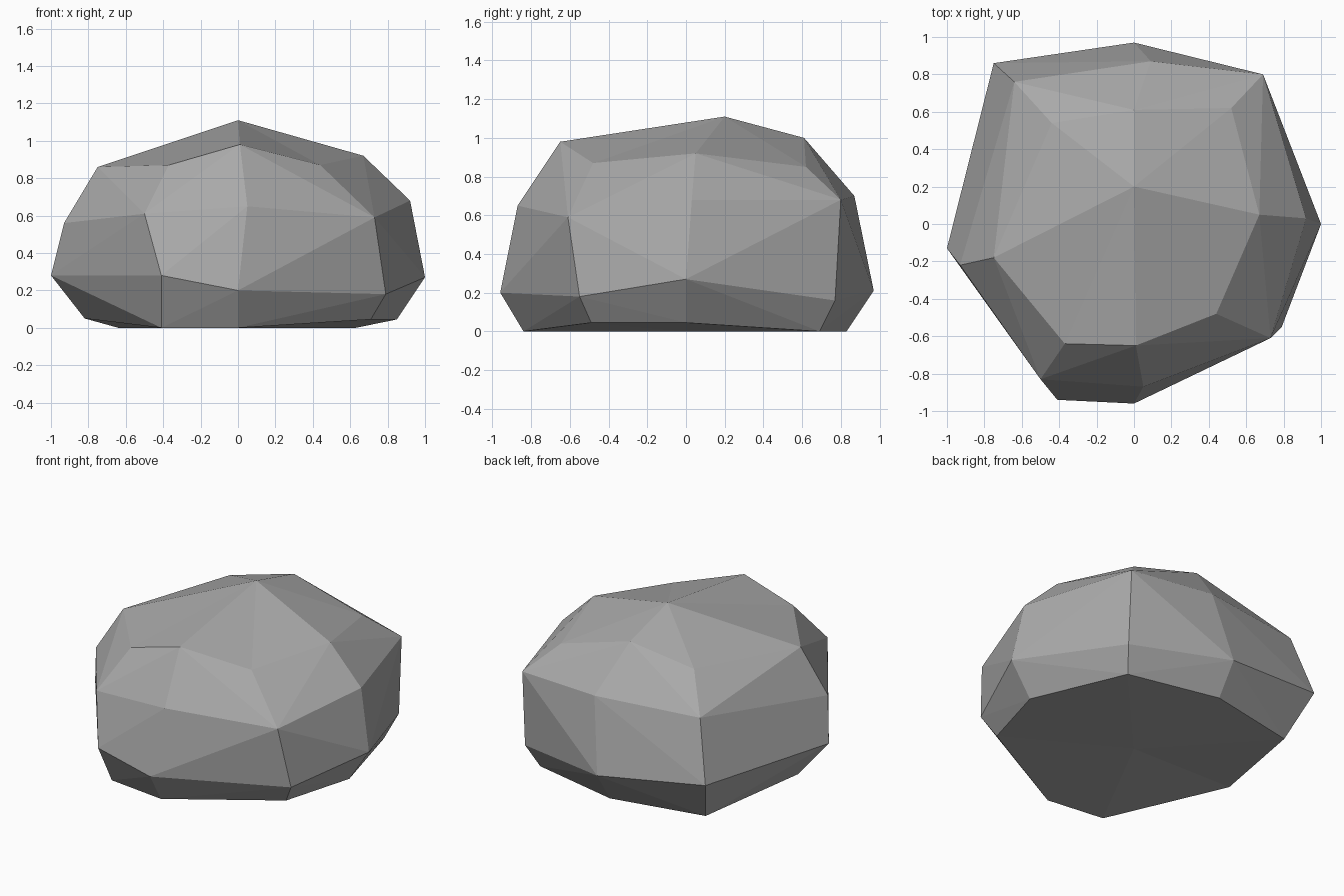
import bpy
import bmesh
from mathutils import Vector

# Remove the default cube
default_cube = bpy.data.objects.get("Cube")
if default_cube:
    bpy.data.objects.remove(default_cube, do_unlink=True)

# Rock cross-sections, from the ground up; each runs counter-clockwise from +x
ground_ring = [(.85, 0, .045), (.63, .69, 0), (0, .83, 0), (-.64, .7, 0),
               (-.82, -.05, .05), (-.41, -.79, 0), (0, -.84, 0), (.71, -.49, .045)]
belly_ring = [(1, 0, .27), (.69, .77, .16), (0, .97, .21), (-.75, .86, .3),
              (-1, -.13, .28), (-.41, -.94, .28), (0, -.96, .2), (.79, -.55, .18)]
shoulder_ring = [(.92, .03, .68), (.69, .8, .68), (.09, .87, .7), (-.64, .76, .7),
                 (-.93, -.22, .56), (-.5, -.83, .61), (.05, -.87, .65), (.73, -.61, .59)]
crown_ring = [(.67, .05, .92), (.52, .62, .85), (0, .61, 1), (-.44, .54, .9),
              (-.75, -.18, .86), (-.37, -.64, .87), (.01, -.65, .98), (.44, -.48, .87)]
base_centre = (0, 0, 0)
peak = (0, .2, 1.11)


def add_ring(mesh, points):
    return [mesh.verts.new(point) for point in points]


def add_facets(mesh, a, b, c, d):
    """Split a four-sided patch along the diagonal that bulges outward."""
    normal = (c.co - a.co).cross(d.co - b.co)
    outward = (a.co + c.co - b.co - d.co).dot(normal)
    if outward > 0:
        triangles = [(a, b, c), (a, c, d)]
    else:
        triangles = [(a, b, d), (b, c, d)]
    for triangle in triangles:
        mesh.faces.new(triangle)


def add_fan(mesh, ring, centre):
    tip = mesh.verts.new(centre)
    for i, vert in enumerate(ring):
        mesh.faces.new((vert, ring[(i + 1) % len(ring)], tip))


# Faceted rock body
body = bmesh.new()
rings = [add_ring(body, points) for points in
         (ground_ring, belly_ring, shoulder_ring, crown_ring)]
for lower, upper in zip(rings, rings[1:]):
    for i in range(len(lower)):
        j = (i + 1) % len(lower)
        add_facets(body, lower[i], lower[j], upper[j], upper[i])

# Peak and underside
add_fan(body, rings[-1], peak)
add_fan(body, list(reversed(rings[0])), base_centre)
bmesh.ops.recalc_face_normals(body, faces=body.faces)

rock_mesh = bpy.data.meshes.new("rock")
body.to_mesh(rock_mesh)
body.free()
rock = bpy.data.objects.new("rock", rock_mesh)
bpy.context.collection.objects.link(rock)

# Plain grey stone
stone = bpy.data.materials.new("grey_stone")
stone.use_nodes = True
colour = (.4, .4, .4, 1)
stone.diffuse_color = colour
stone.node_tree.nodes["Principled BSDF"].inputs["Base Color"].default_value = colour
rock_mesh.materials.append(stone)
